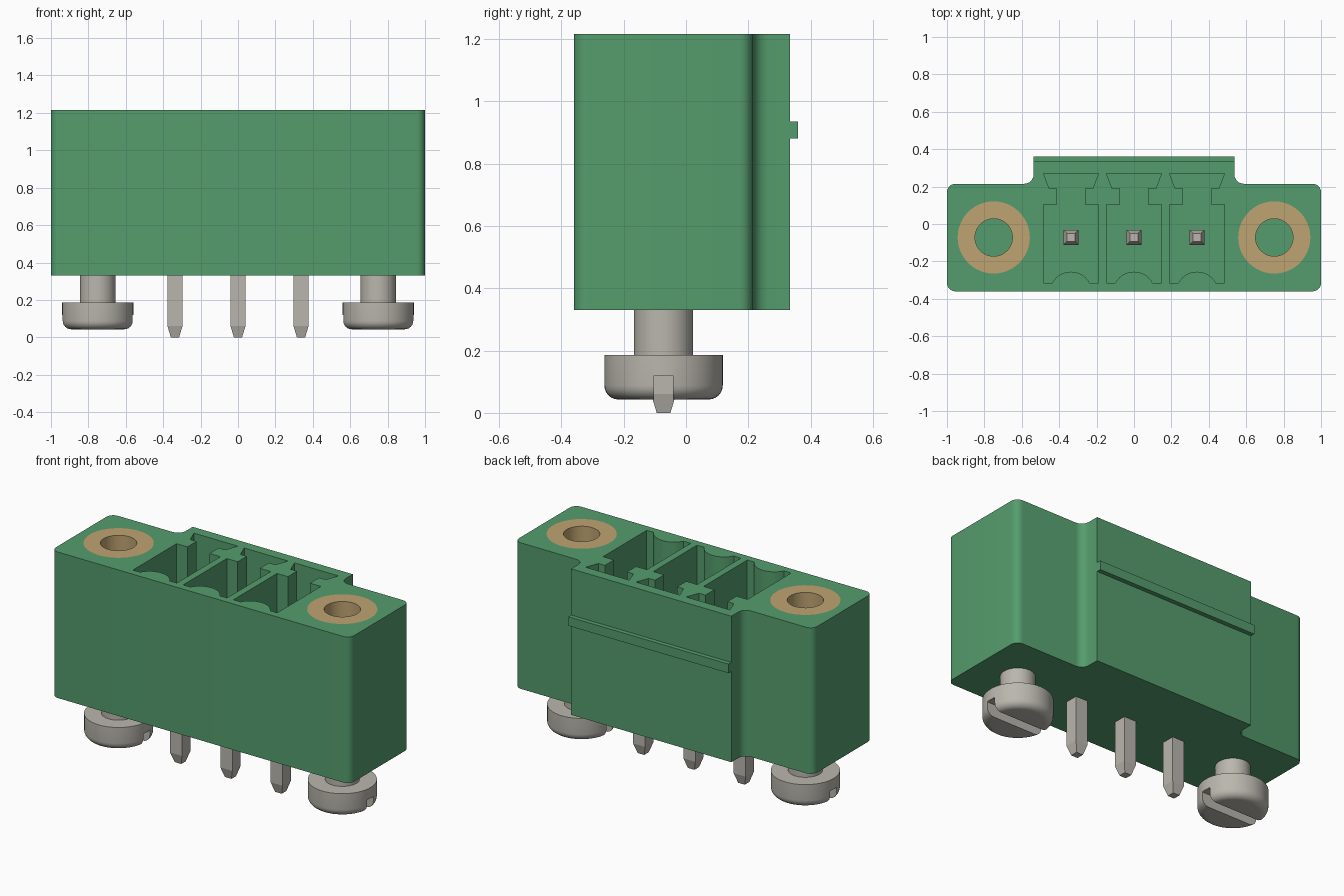
import bpy, bmesh, math
from mathutils import Vector

cube = bpy.data.objects.get("Cube")
if cube:
    bpy.data.objects.remove(cube, do_unlink=True)


def material(name, rgb):
    m = bpy.data.materials.new(name)
    m.use_nodes = True
    m.diffuse_color = (*rgb, 1)
    bsdf = next(n for n in m.node_tree.nodes if n.type == 'BSDF_PRINCIPLED')
    bsdf.inputs["Base Color"].default_value = (*rgb, 1)
    return m


GREEN = material("green plastic", (0.09, 0.335, 0.153))
BRASS = material("brass", (0.52, 0.37, 0.17))
STEEL = material("grey metal", (0.49, 0.47, 0.42))

TOP, BASE = 1.215, 0.33      # housing height range
PIN_Y, SCREW_X, PITCH = -0.072, 0.75, 0.337


def finish(name, bm, mat):
    bmesh.ops.recalc_face_normals(bm, faces=bm.faces[:])
    me = bpy.data.meshes.new(name)
    bm.to_mesh(me)
    bm.free()
    ob = bpy.data.objects.new(name, me)
    bpy.context.collection.objects.link(ob)
    me.materials.append(mat)
    return ob


def select(ob):
    bpy.ops.object.select_all(action='DESELECT')
    ob.select_set(True)
    bpy.context.view_layer.objects.active = ob


def smooth(ob):
    select(ob)
    bpy.ops.object.shade_smooth_by_angle(angle=math.radians(35))


def cut(ob, cutter):
    mod = ob.modifiers.new("cut", 'BOOLEAN')
    mod.operation, mod.solver, mod.object = 'DIFFERENCE', 'EXACT', cutter
    select(ob)
    bpy.ops.object.modifier_apply(modifier=mod.name)
    bpy.data.objects.remove(cutter, do_unlink=True)


def add_prism(bm, pts, z0, z1):
    """Extrude a closed outline from z0 to z1."""
    f = bm.faces.new([bm.verts.new((x, y, z0)) for x, y in pts])
    ext = bmesh.ops.extrude_face_region(bm, geom=[f])
    verts = [v for v in ext["geom"] if isinstance(v, bmesh.types.BMVert)]
    bmesh.ops.translate(bm, verts=verts, vec=(0, 0, z1 - z0))


def prism(name, pts, z0, z1, mat):
    bm = bmesh.new()
    add_prism(bm, pts, z0, z1)
    return finish(name, bm, mat)


def rounded(corners, steps=6):
    """Outline with right-angle corners (x, y, radius) rounded off."""
    out = []
    for i, (x, y, r) in enumerate(corners):
        p = Vector((x, y))
        if r == 0:
            out.append(p)
            continue
        a = (Vector(corners[i - 1][:2]) - p).normalized() * r
        b = (Vector(corners[(i + 1) % len(corners)][:2]) - p).normalized() * r
        for k in range(steps + 1):
            t = math.pi / 2 * k / steps
            out.append(p + a * (1 - math.sin(t)) + b * (1 - math.cos(t)))
    return out


def circle(cx, cy, r, n=48):
    return [(cx + r * math.cos(2 * math.pi * i / n),
             cy + r * math.sin(2 * math.pi * i / n)) for i in range(n)]


def lathe(name, profile, cx, cy, mat, closed=False, n=48):
    """Spin (radius, z) points about a vertical axis."""
    bm = bmesh.new()
    vs = [bm.verts.new((r, 0, z)) for r, z in profile]
    pairs = list(zip(vs, vs[1:])) + ([(vs[-1], vs[0])] if closed else [])
    edges = [bm.edges.new(p) for p in pairs]
    bmesh.ops.spin(bm, geom=vs + edges, cent=(0, 0, 0), axis=(0, 0, 1),
                   angle=2 * math.pi, steps=n, use_merge=True)
    bmesh.ops.remove_doubles(bm, verts=bm.verts[:], dist=1e-5)
    bmesh.ops.translate(bm, verts=bm.verts[:], vec=(cx, cy, 0))
    return finish(name, bm, mat)


def box(name, x, y, z, mat):
    return prism(name, [(x[0], y[0]), (x[1], y[0]), (x[1], y[1]), (x[0], y[1])],
                 z[0], z[1], mat)


# Housing with a raised back block
half = [(1, -0.36, 0.045), (1, 0.215, 0.045), (0.537, 0.215, 0.05), (0.537, 0.333, 0)]
outline = half + [(-x, y, r) for x, y, r in reversed(half)]
housing = prism("housing", rounded(outline), BASE, TOP, GREEN)

# Socket cavities: wide chamber, neck, dovetail and a round bump at the front
right = [(0.147, -0.315), (0.147, 0.103), (0.074, 0.103), (0.074, 0.19),
         (0.117, 0.19), (0.147, 0.27)]
bump = [(0.113 * math.cos(a), -0.368 + 0.113 * math.sin(a))
        for a in (math.radians(152 - 124 * k / 14) for k in range(15))]
socket = bump + right + [(-x, y) for x, y in reversed(right)]
bm = bmesh.new()
for i in (-1, 0, 1):
    add_prism(bm, [(x + i * PITCH, y) for x, y in socket], 0.47, TOP + 0.1)
for s in (-1, 1):
    add_prism(bm, circle(s * SCREW_X, PIN_Y, 0.193), 0.5, TOP + 0.1)
cut(housing, finish("socket_cutter", bm, GREEN))
smooth(housing)

# Latch ridge across the back
box("latch_ridge", (-0.537, 0.537), (0.325, 0.36), (0.88, 0.935), GREEN)

# Pins with tapered ends
for i, name in zip((-1, 0, 1), ("right_pin", "middle_pin", "left_pin")):
    bm = bmesh.new()
    rings = []
    for h, z in ((0.022, 0), (0.04, 0.06), (0.04, 0.92), (0.022, 0.97)):
        rings.append([bm.verts.new((i * PITCH + sx * h, PIN_Y + sy * h, z))
                      for sx, sy in ((-1, -1), (1, -1), (1, 1), (-1, 1))])
    for a, b in zip(rings, rings[1:]):
        for k in range(4):
            j = (k + 1) % 4
            bm.faces.new((a[k], a[j], b[j], b[k]))
    bm.faces.new(rings[0])
    bm.faces.new(rings[-1])
    finish(name, bm, STEEL)

# Threaded inserts on top and slotted screws below
for s, side in ((-1, "right"), (1, "left")):
    x = s * SCREW_X
    ring = [(0.1, 0.5), (0.193, 0.5), (0.193, TOP), (0.1, TOP)]
    smooth(lathe(side + "_insert", ring, x, PIN_Y, BRASS, closed=True))

    fillet = [(0.145 + 0.045 * math.sin(t), 0.088 - 0.045 * math.cos(t))
              for t in (math.pi / 2 * k / 6 for k in range(7))]
    profile = [(0, 0.043)] + fillet + [(0.19, 0.185), (0.095, 0.185),
                                       (0.095, BASE + 0.02), (0, BASE + 0.02)]
    screw = lathe(side + "_screw", profile, x, PIN_Y, STEEL)
    cut(screw, box("slot_cutter", (x - 0.3, x + 0.3),
                   (PIN_Y - 0.031, PIN_Y + 0.031), (-0.1, 0.12), STEEL))
    smooth(screw)
